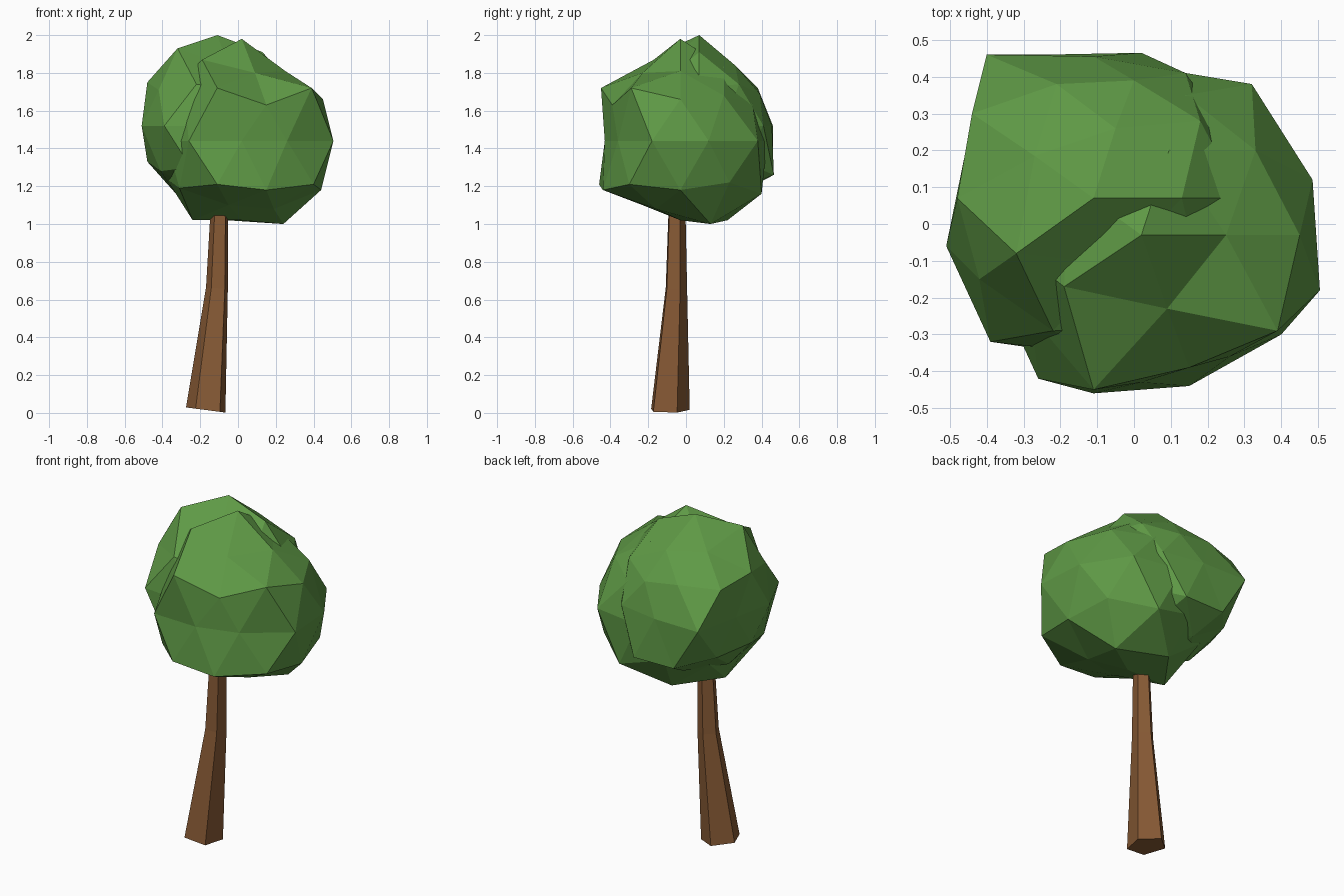
import bpy, bmesh, math
from mathutils import Vector


def material(name, rgb):
    m = bpy.data.materials.new(name)
    m.diffuse_color = (*rgb, 1)
    return m


def add_object(name, bm, mat):
    bmesh.ops.recalc_face_normals(bm, faces=bm.faces)
    me = bpy.data.meshes.new(name)
    bm.to_mesh(me)
    bm.free()
    me.materials.append(mat)
    ob = bpy.data.objects.new(name, me)
    bpy.context.collection.objects.link(ob)
    return ob


def leaf_clump(name, centre, radius, bumps, mat):
    """Icosphere whose nearest vertices are pulled onto the given points."""
    bm = bmesh.new()
    bmesh.ops.create_icosphere(bm, subdivisions=2, radius=1)
    centre = Vector(centre)
    dirs = [(v, v.co.normalized()) for v in bm.verts]
    for v, d in dirs:
        v.co = centre + d * radius
    for p in map(Vector, bumps):
        to = (p - centre).normalized()
        v = max(dirs, key=lambda t: t[1].dot(to))[0]
        v.co = p
    return add_object(name, bm, mat)


green = material("leaf green", (0.113, 0.319, 0.060))
brown = material("bark brown", (0.248, 0.104, 0.036))

# Front right leaf clump
leaf_clump("front_leaves", (0.02, -0.03, 1.44), 0.46, [
    (0.02, -0.03, 1.98), (0.25, -0.03, 1.81), (0.09, -0.23, 1.80),
    (-0.19, -0.17, 1.87), (-0.11, -0.45, 1.72), (0.39, -0.29, 1.72),
    (0.15, -0.39, 1.63), (0.45, -0.03, 1.66), (0.33, 0.20, 1.68),
    (0.14, 0.35, 1.64), (-0.28, -0.25, 1.63),
    (0.505, -0.18, 1.44), (0.485, 0.12, 1.44), (0.32, 0.38, 1.44),
    (-0.26, -0.42, 1.44), (0.02, -0.43, 1.44), (0.26, -0.36, 1.44),
    (-0.38, -0.16, 1.44), (-0.38, 0.10, 1.44),
    (-0.11, -0.46, 1.21), (0.15, -0.44, 1.18), (0.40, -0.30, 1.21),
    (0.44, -0.03, 1.18), (0.38, 0.23, 1.22), (0.16, 0.40, 1.16),
    (-0.31, -0.27, 1.19), (-0.38, -0.03, 1.24),
    (0.24, 0.13, 1.00), (0.19, -0.16, 1.08), (-0.05, -0.23, 1.10),
    (-0.24, -0.03, 1.02), (-0.06, 0.22, 1.02), (0.02, -0.03, 1.02),
], green)

# Back left leaf clump
leaf_clump("back_leaves", (-0.11, 0.07, 1.52), 0.42, [
    (-0.11, 0.07, 2.00), (-0.32, -0.08, 1.93), (0.13, 0.07, 1.91),
    (-0.05, -0.11, 1.84), (-0.05, 0.26, 1.84), (-0.27, 0.185, 1.86),
    (-0.44, 0.30, 1.72), (-0.21, 0.38, 1.72),
    (-0.48, 0.07, 1.75), (-0.42, -0.15, 1.71), (-0.22, -0.29, 1.74),
    (0.00, 0.39, 1.69), (0.29, 0.07, 1.72), (0.18, 0.28, 1.74),
    (-0.51, -0.06, 1.52), (-0.46, 0.185, 1.52), (-0.39, -0.32, 1.52),
    (-0.40, 0.46, 1.52), (-0.11, 0.455, 1.52), (0.14, 0.41, 1.52),
    (-0.48, 0.07, 1.33), (-0.41, -0.15, 1.28), (-0.25, -0.34, 1.30),
    (-0.24, 0.46, 1.26), (0.02, 0.465, 1.26),
], green)

# Bent five-sided trunk: centre, radius, and tilt of each ring
bm = bmesh.new()
rings = []
for x, y, z, r, tilt in [(-0.168, -0.09, 0.015, 0.110, 0.13),
                         (-0.110, -0.055, 0.66, 0.061, 0.04),
                         (-0.095, -0.050, 1.18, 0.045, 0.0)]:
    ring = []
    for k in range(5):
        a = math.radians(-49 + 72 * k)
        dx, dy = r * math.cos(a), r * math.sin(a)
        ring.append(bm.verts.new((x + dx, y + dy, z - tilt * dx)))
    rings.append(ring)
for lo, hi in zip(rings, rings[1:]):
    for k in range(5):
        n = (k + 1) % 5
        bm.faces.new((lo[k], lo[n], hi[n], hi[k]))
bm.faces.new(rings[0][::-1])
bm.faces.new(rings[-1])
add_object("trunk", bm, brown)
